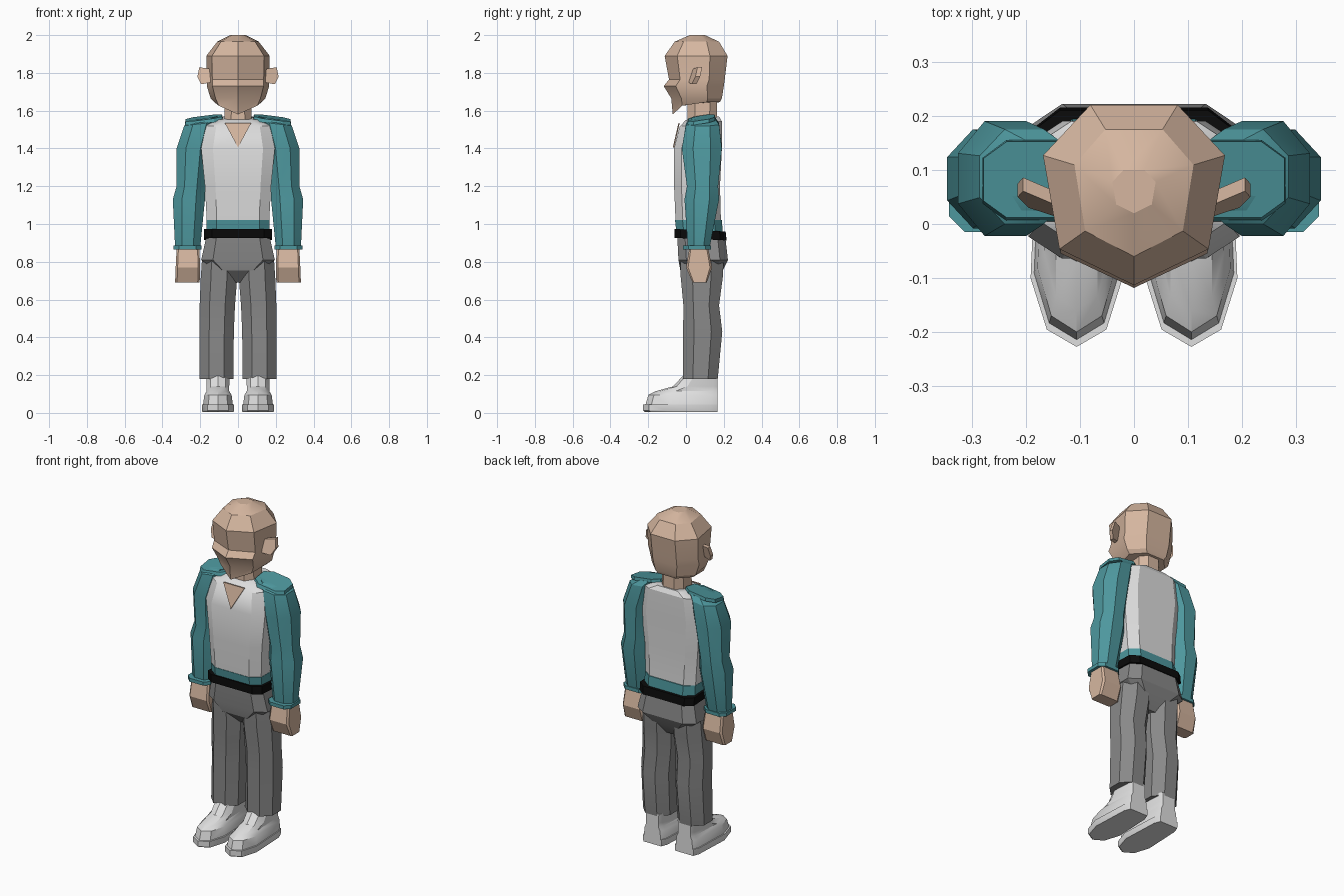
import bpy
import bmesh
import math

default_cube = bpy.data.objects.get("Cube")
if default_cube:
    bpy.data.objects.remove(default_cube, do_unlink=True)


def make_material(name, red, green, blue):
    material = bpy.data.materials.new(name)
    material.use_nodes = True
    colour = (red, green, blue, 1)
    material.diffuse_color = colour
    material.node_tree.nodes["Principled BSDF"].inputs["Base Color"].default_value = colour
    return material


skin = make_material("skin", .67, .47, .35)
teal = make_material("teal cloth", .075, .31, .34)
white = make_material("white cloth", .72, .72, .72)
trouser_grey = make_material("grey trousers", .25, .25, .25)
black = make_material("black belt", .003, .003, .003)
shoe_white = make_material("light shoe", .74, .74, .74)


def loft(name, rings, material, side=1, smooth_angle=30):
    """Skin a stack of equal-length rings, cap both ends; side=-1 mirrors it."""
    bm = bmesh.new()
    stack = [[bm.verts.new((side * x, y, z)) for x, y, z in ring] for ring in rings]
    count = len(stack[0])
    for lower, upper in zip(stack, stack[1:]):
        for i in range(count):
            j = (i + 1) % count
            bm.faces.new((lower[i], lower[j], upper[j], upper[i]))
    bm.faces.new(stack[0])
    bm.faces.new(stack[-1])
    bmesh.ops.recalc_face_normals(bm, faces=bm.faces)
    mesh = bpy.data.meshes.new(name)
    bm.to_mesh(mesh)
    bm.free()
    mesh.materials.append(material)
    obj = bpy.data.objects.new(name, mesh)
    bpy.context.collection.objects.link(obj)
    bpy.ops.object.select_all(action="DESELECT")
    obj.select_set(True)
    bpy.context.view_layer.objects.active = obj
    bpy.ops.object.shade_smooth_by_angle(angle=math.radians(smooth_angle))
    return obj


def both_sides(name, rings, material):
    for label, side in (("left", 1), ("right", -1)):
        loft(label + "_" + name, rings, material, side)


def octagon(z, x0, x1, y0, y1, cut=.28, slope_x=0, slope_y=0):
    """Box outline with cut corners, optionally tilted about its centre."""
    cx, cy = cut * (x1 - x0), cut * (y1 - y0)
    outline = [(x0 + cx, y0), (x1 - cx, y0), (x1, y0 + cy), (x1, y1 - cy),
               (x1 - cx, y1), (x0 + cx, y1), (x0, y1 - cy), (x0, y0 + cy)]
    mid_x, mid_y = (x0 + x1) / 2, (y0 + y1) / 2
    return [(x, y, z + slope_x * (x - mid_x) + slope_y * (y - mid_y)) for x, y in outline]


def centred(z, half, y0, y1, cut=.16, slope_y=0):
    return octagon(z, -half, half, y0, y1, cut, 0, slope_y)


# Head: seven-sided rings with a pointed face and a rising jaw
def head_ring(z, half, front, back, rise=0):
    depth = back - front
    right_half = [(.82 * half, front + .2 * depth), (half, front + .72 * depth), (.48 * half, back)]
    outline = [(0, front)] + right_half + [(-x, y) for x, y in reversed(right_half)]
    return [(x, y, z + min(rise, .9 * rise * (y - front) / (.25 * depth))) for x, y in outline]


loft("head", [
    head_ring(1.58, .125, -.07, .18, .065),
    head_ring(1.665, .145, -.078, .19),
    head_ring(1.73, .165, -.118, .2),
    head_ring(1.765, .166, -.09, .205),
    head_ring(1.89, .168, -.113, .22),
    head_ring(1.965, .11, -.06, .175),
    head_ring(2.0, .04, .02, .1),
], skin, smooth_angle=25)

loft("neck", [centred(1.48, .075, .005, .165, .25), centred(1.68, .068, .01, .165, .25)], skin)

# Ears: slanted plates leaning backwards
ear_outline = [(.14, 1.75), (.195, 1.74), (.215, 1.78), (.205, 1.83), (.14, 1.82)]
ear = [[(x, .38 * (x - .15) + .3 * (z - 1.78) + offset, z) for x, z in ear_outline]
       for offset in (.025, .05)]
both_sides("ear", ear, skin)

# Shirt body with coloured hem
loft("shirt_body", [
    centred(1.01, .165, -.055, .185),
    centred(1.2, .175, -.063, .18),
    centred(1.4, .195, -.064, .19),
    centred(1.53, .17, -.033, .19, slope_y=.12),
    centred(1.56, .1, .0, .175, slope_y=.1),
], white)
loft("shirt_hem", [centred(.95, .166, -.05, .195), centred(1.02, .167, -.058, .19)], teal)

# Skin showing through the V neckline
neckline = [(-.07, 1.535), (0, 1.405), (.07, 1.535)]
loft("neckline_skin", [[(x, .23 * (z - 1.4) - lift, z) for x, z in neckline]
                       for lift in (.064, .071)], skin)

# Belt
loft("belt", [centred(.92, .18, -.062, .215, .12, -.05),
              centred(.967, .18, -.062, .21, .12, -.05)], black)

# Sleeves, shoulder flaps, cuffs and hands
both_sides("sleeve", [
    octagon(.875, .2, .333, .01, .125),
    octagon(1.13, .175, .345, -.008, .175),
    octagon(1.2, .175, .325, .005, .17),
    octagon(1.4, .15, .325, -.022, .19),
    octagon(1.53, .12, .285, .0, .175, slope_x=-.12),
    octagon(1.56, .1, .24, .03, .155, slope_x=-.15),
], teal)
both_sides("shoulder_flap", [
    octagon(1.543, .08, .28, .005, .155, .22, -.13, .15),
    octagon(1.562, .085, .278, .012, .152, .22, -.13, .15),
], teal)
both_sides("cuff", [octagon(.865, .192, .342, -.015, .132, .2),
                    octagon(.886, .192, .342, -.015, .132, .2)], teal)
both_sides("hand", [
    octagon(.69, .203, .333, .035, .11, .08),
    octagon(.77, .2, .33, .0, .138, .08),
    octagon(.87, .205, .325, .018, .118, .08),
], skin)

# Trousers: pelvis wedge and two legs
loft("trouser_seat", [
    centred(.69, .04, .03, .15),
    centred(.755, .12, -.03, .195),
    centred(.81, .195, -.04, .222),
    centred(.93, .168, -.046, .208),
], trouser_grey)
both_sides("trouser_leg", [
    octagon(.18, .025, .203, -.015, .168),
    octagon(.43, .022, .203, -.015, .192),
    octagon(.57, .016, .203, -.014, .175),
    octagon(.72, .004, .197, -.028, .195),
    octagon(.82, .01, .19, -.03, .2),
], trouser_grey)


# Shoes: tapered outline shrunk towards the heel as it rises
def shoe_ring(z, width, length):
    half_outline = [(.06, .168), (.075, .13), (.085, -.1), (.055, -.195)]
    outline = half_outline + [(0, -.227)] + [(-x, y) for x, y in reversed(half_outline)]
    heel = .168
    return [(.106 + width * x, heel - length * (heel - y), z) for x, y in outline]


both_sides("shoe_sole", [shoe_ring(.006, .97, .98), shoe_ring(.012, 1, 1),
                         shoe_ring(.045, 1, 1)], shoe_white)
both_sides("shoe_upper", [
    shoe_ring(.04, .93, .97),
    shoe_ring(.095, .85, .93),
    shoe_ring(.115, .7, .83),
    shoe_ring(.14, .7, .6),
    shoe_ring(.195, .72, .47),
], shoe_white)
